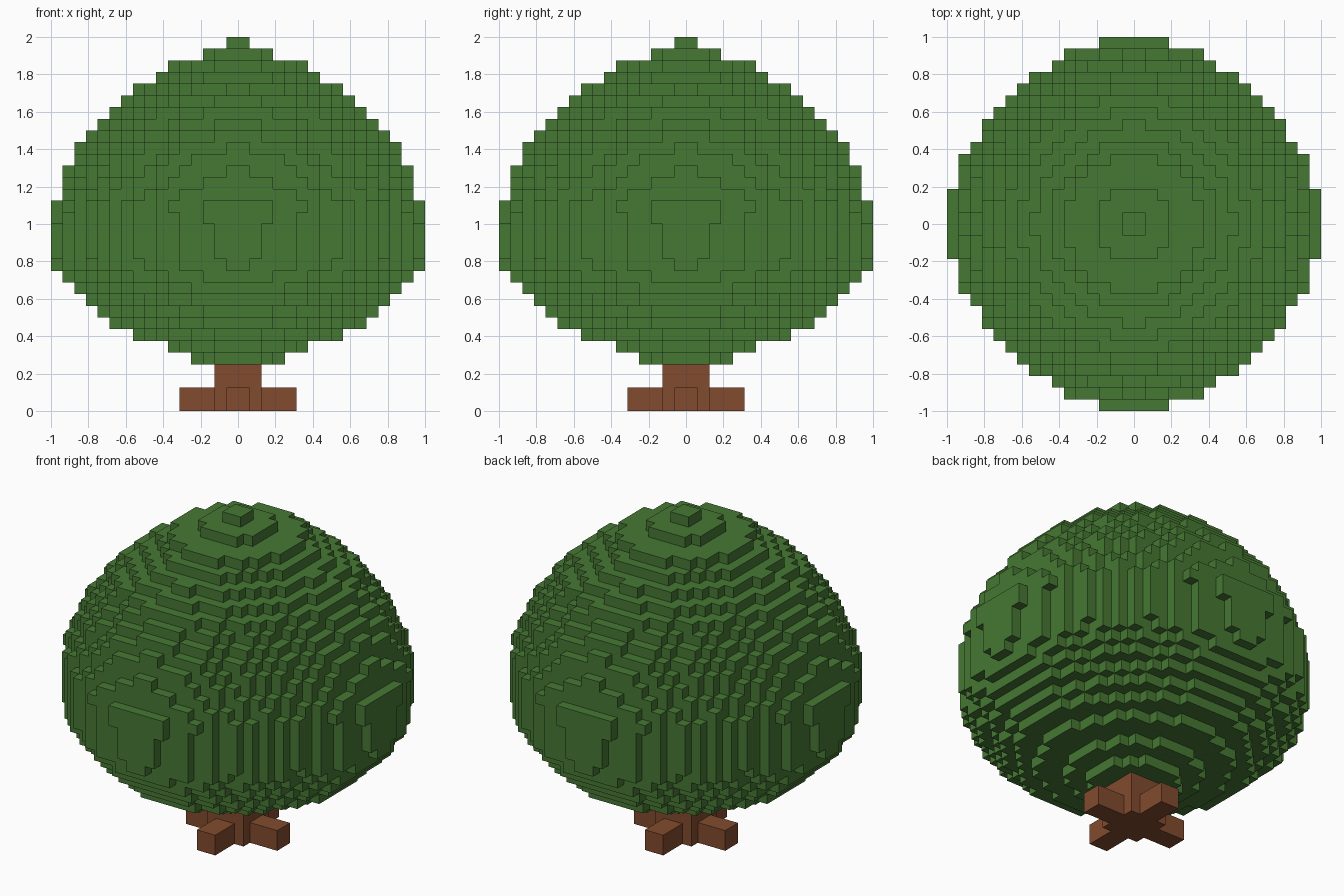
import bpy
import bmesh
import math
from mathutils import Vector

cube = bpy.data.objects.get("Cube")
if cube:
    bpy.data.objects.remove(cube, do_unlink=True)

V = 1 / 16      # block size
POWER = 1.8     # roundness of each foliage layer (2 = circle, 1 = diamond)


def material(name, rgb):
    mat = bpy.data.materials.new(name)
    mat.use_nodes = True
    mat.diffuse_color = (*rgb, 1)
    bsdf = next(n for n in mat.node_tree.nodes if n.type == 'BSDF_PRINCIPLED')
    bsdf.inputs["Base Color"].default_value = (*rgb, 1)
    bsdf.inputs["Roughness"].default_value = 0.9
    return mat


def block_object(name, cells, mat):
    """Build one shell from the exposed sides of a set of blocks."""
    bm = bmesh.new()
    verts = {}

    def corner(key):
        if key not in verts:
            verts[key] = bm.verts.new(Vector(key) * V)
        return verts[key]

    for cell in cells:
        for axis in range(3):
            u, w = (axis + 1) % 3, (axis + 2) % 3
            for side in (0, 1):
                neighbour = list(cell)
                neighbour[axis] += 2 * side - 1
                if tuple(neighbour) in cells:
                    continue
                ring = []
                for du, dw in ((0, 0), (1, 0), (1, 1), (0, 1)):
                    key = list(cell)
                    key[axis] += side
                    key[u] += du
                    key[w] += dw
                    ring.append(corner(tuple(key)))
                bm.faces.new(ring if side else ring[::-1])
    mesh = bpy.data.meshes.new(name)
    bm.to_mesh(mesh)
    bm.free()
    mesh.materials.append(mat)
    obj = bpy.data.objects.new(name, mesh)
    bpy.context.collection.objects.link(obj)
    return obj


def box_cells(x, y, z):
    return {(i, j, k) for i in range(*x) for j in range(*y) for k in range(*z)}


leaf_green = material("leaf green", (0.0612, 0.188, 0.0343))
bark_brown = material("bark brown", (0.223, 0.0704, 0.0273))

# Foliage: one rounded layer of blocks per radius, from bottom to top
radii = [3.95, 6.1, 8.9, 11.0, 12.2, 13.2, 14.15, 15.0,
         15.57, 15.66, 15.73, 15.79, 15.835, 15.88,
         15.48, 14.97, 14.58, 14.15, 13.58, 12.75, 11.8, 11.15,
         9.95, 8.61, 7.15, 6.1, 3.3, 0.8]
foliage = set()
for layer, radius in enumerate(radii, start=4):
    for i in range(-16, 16):
        for j in range(-16, 16):
            if abs(i + 0.5) ** POWER + abs(j + 0.5) ** POWER <= radius ** POWER:
                foliage.add((i, j, layer))
block_object("foliage", foliage, leaf_green)

# Trunk with four roots in a cross
trunk = box_cells((-2, 2), (-2, 2), (0, 4))
trunk |= box_cells((-5, 5), (-1, 1), (0, 2))
trunk |= box_cells((-1, 1), (-5, 5), (0, 2))
block_object("trunk_and_roots", trunk, bark_brown)
